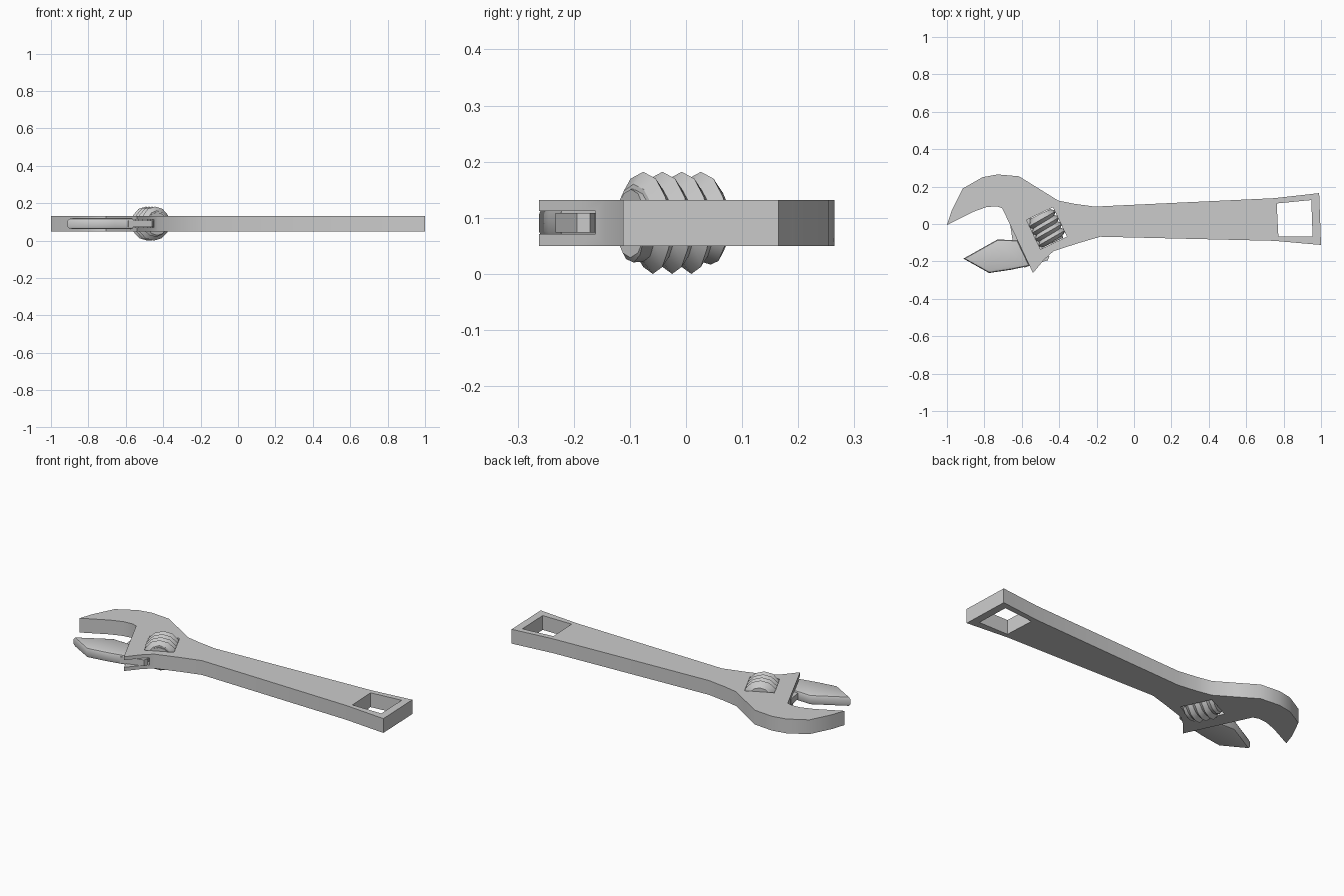
import bpy, bmesh, math
from mathutils import Vector

if "Cube" in bpy.data.objects:
    bpy.data.objects.remove(bpy.data.objects["Cube"])

# Slide frame: origin at the throat, D runs down the slide, N points to the handle
ORIGIN = Vector((-0.705, 0.085))
D = Vector((0.431, -0.902)).normalized()
N = Vector((0.902, 0.431)).normalized()
MID = 0.091


def slide(n, d):
    return tuple(ORIGIN + N * n + D * d)


def finish(name, bm):
    bmesh.ops.recalc_face_normals(bm, faces=bm.faces[:])
    me = bpy.data.meshes.new(name)
    bm.to_mesh(me)
    bm.free()
    ob = bpy.data.objects.new(name, me)
    bpy.context.collection.objects.link(ob)
    return ob


def plate(name, outline, z0, z1, bevel=0.0):
    """Extrude an outline from z0 to z1, optionally bevelling its rims."""
    bm = bmesh.new()
    face = bm.faces.new([bm.verts.new((x, y, z0)) for x, y in outline])
    ext = bmesh.ops.extrude_face_region(bm, geom=[face])
    bmesh.ops.translate(bm, vec=(0, 0, z1 - z0),
                        verts=[v for v in ext['geom'] if isinstance(v, bmesh.types.BMVert)])
    if bevel:
        rims = [e for e in bm.edges if abs(e.verts[0].co.z - e.verts[1].co.z) < 1e-5]
        bmesh.ops.bevel(bm, geom=rims, offset=bevel, segments=2, profile=0.5,
                        affect='EDGES', clamp_overlap=True)
    return finish(name, bm)


def activate(ob):
    bpy.ops.object.select_all(action='DESELECT')
    ob.select_set(True)
    bpy.context.view_layer.objects.active = ob


def smooth(ob, angle=35):
    activate(ob)
    bpy.ops.object.shade_smooth_by_angle(angle=math.radians(angle))


def cut(ob, cutter):
    cutter.hide_render = True
    mod = ob.modifiers.new("cut", 'BOOLEAN')
    mod.operation = 'DIFFERENCE'
    mod.solver = 'EXACT'
    mod.object = cutter
    activate(ob)
    bpy.ops.object.modifier_apply(modifier=mod.name)
    bpy.data.objects.remove(cutter)


# Handle and fixed jaw
body = plate("handle_and_fixed_jaw", [
    (-1.0, -0.005), (-0.975, 0.07), (-0.915, 0.19), (-0.81, 0.25), (-0.73, 0.265),
    (-0.615, 0.255), (-0.51, 0.19), (-0.405, 0.125), (-0.32, 0.108), (-0.21, 0.093),
    (0.75, 0.138), (0.99, 0.165), (1.0, -0.112), (0.75, -0.09), (-0.18, -0.068),
    (-0.29, -0.1), (-0.43, -0.145), (-0.48, -0.19), (-0.54, -0.262),
    slide(0, 0), (-0.735, 0.095), (-0.79, 0.09), (-0.86, 0.065)], 0.05, 0.132)

# Hanging hole, screw window and jaw slot
cut(body, plate("hang_hole_cutter",
                [(0.763, 0.11), (0.948, 0.128), (0.955, -0.066), (0.772, -0.066)], -0.1, 0.3))
cut(body, plate("screw_window_cutter",
                [slide(0.09, 0.113), slide(0.247, 0.113),
                 slide(0.247, 0.287), slide(0.09, 0.287)], -0.1, 0.3))
cut(body, plate("jaw_slot_cutter",
                [slide(-0.05, 0.08), slide(0.125, 0.08),
                 slide(0.125, 0.6), slide(-0.05, 0.6)], 0.071, 0.112))
smooth(body)

# Movable jaw and its sliding rack
jaw = plate("movable_jaw", [(-0.912, -0.185), (-0.73, -0.083), slide(0.0, 0.19),
                            slide(0.0, 0.342), (-0.66, -0.245), (-0.775, -0.262)],
            0.062, 0.12, bevel=0.014)
smooth(jaw, 40)
rack_outline = [slide(-0.03, 0.2), slide(0, 0.1)]
for i in range(7):
    rack_outline += [slide(0.1, 0.1 + i * 0.037), slide(0.118, 0.1185 + i * 0.037)]
rack_outline += [slide(0.1, 0.357), slide(-0.03, 0.338)]
rack = plate("jaw_rack", rack_outline, 0.074, 0.109)
smooth(rack)

# Adjusting screw: a helical sheet alternating crest and root
SEG, PITCH, START, END = 12, 0.038, 0.116, 0.284
ROWS = 11
bm = bmesh.new()
grid = {}
for k in range(ROWS):
    for j in range(SEG):
        pos = START + ((k - 2) / 2 + j / SEG) * PITCH
        pos = min(max(pos, START), END)
        r = 0.091 if k % 2 else 0.069
        r = min(r, 0.062 + 1.3 * min(pos - START, END - pos))
        a = math.tau * j / SEG
        x, y = slide(0.167 + r * math.cos(a), pos)
        grid[k, j] = bm.verts.new((x, y, MID + r * math.sin(a)))
for k in range(ROWS):
    if k + 2 < ROWS:
        grid[k, SEG] = grid[k + 2, 0]
for k in range(ROWS - 1):
    for j in range(SEG):
        keys = [(k, j), (k, j + 1), (k + 1, j + 1), (k + 1, j)]
        if all(key in grid for key in keys):
            bm.faces.new([grid[key] for key in keys])
bmesh.ops.remove_doubles(bm, verts=bm.verts[:], dist=1e-5)
bmesh.ops.holes_fill(bm, edges=[e for e in bm.edges if e.is_boundary], sides=0)
smooth(finish("adjusting_screw", bm), 35)

# Screw pin closing the core between the window walls
bpy.ops.mesh.primitive_cylinder_add(vertices=12, radius=0.06, depth=0.166,
                                    location=(*slide(0.167, 0.2), MID))
pin = bpy.context.object
pin.name = "screw_core"
pin.rotation_mode = 'QUATERNION'
pin.rotation_quaternion = Vector((D.x, D.y, 0)).to_track_quat('Z', 'Y')
smooth(pin)
